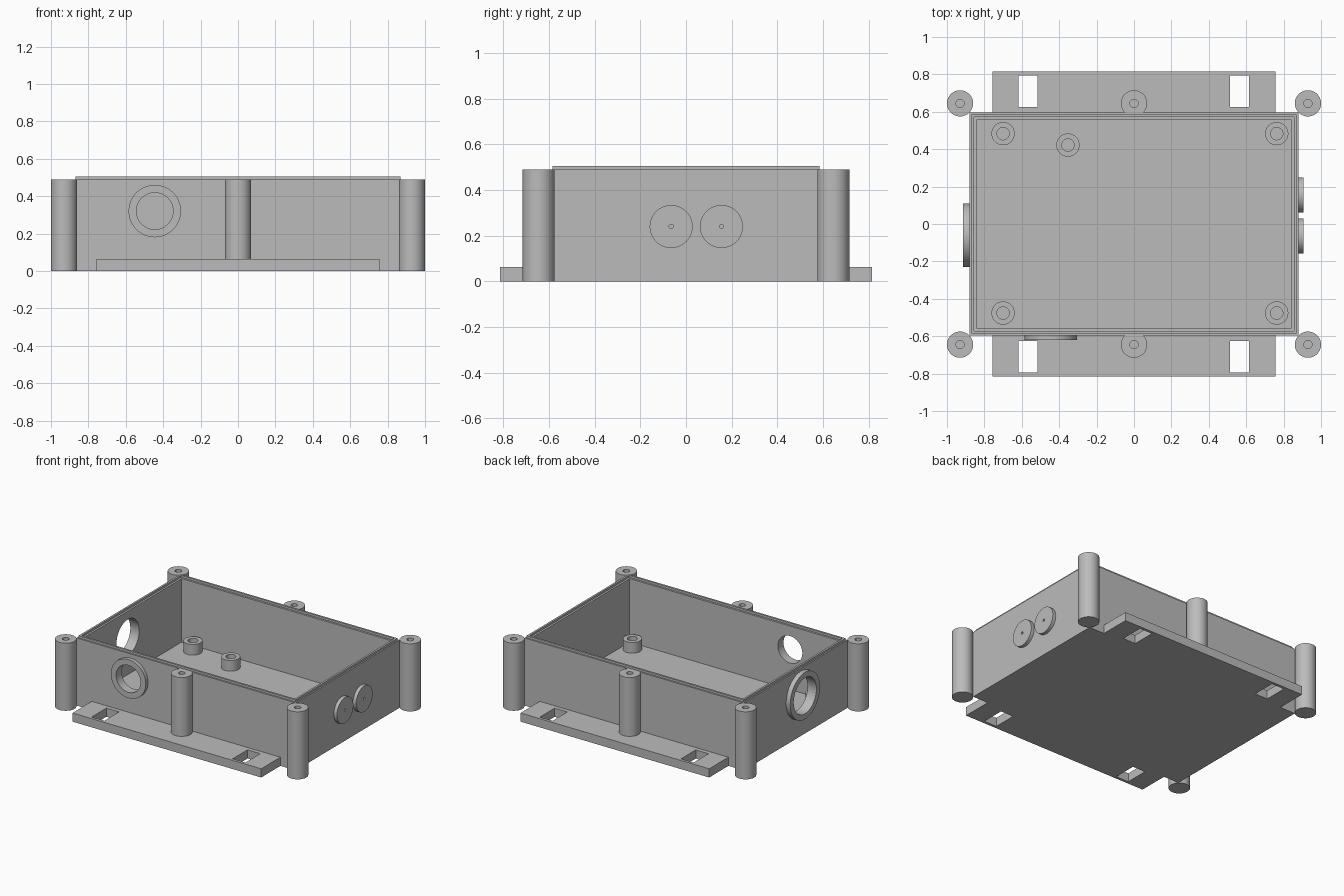
import bpy, bmesh, math
from mathutils import Matrix

if "Cube" in bpy.data.objects:
    bpy.data.objects.remove(bpy.data.objects["Cube"])

grey = bpy.data.materials.new("light_grey_plastic")
grey.diffuse_color = (0.5, 0.5, 0.5, 1)
grey.use_nodes = True
grey.node_tree.nodes["Principled BSDF"].inputs["Base Color"].default_value = grey.diffuse_color


def finish(name, bm):
    bmesh.ops.recalc_face_normals(bm, faces=bm.faces)
    me = bpy.data.meshes.new(name)
    bm.to_mesh(me)
    bm.free()
    me.materials.append(grey)
    ob = bpy.data.objects.new(name, me)
    bpy.context.collection.objects.link(ob)
    return ob


def smooth(ob):
    bpy.ops.object.select_all(action='DESELECT')
    ob.select_set(True)
    bpy.context.view_layer.objects.active = ob
    bpy.ops.object.shade_smooth_by_angle(angle=math.radians(30))


def skin(bm, rings, cap_start=True, cap_end=True):
    """Bridge closed rings of points; optionally cap both ends."""
    vr = [[bm.verts.new(p) for p in r] for r in rings]
    for a, b in zip(vr, vr[1:]):
        n = len(a)
        for i in range(n):
            bm.faces.new((a[i], a[(i + 1) % n], b[(i + 1) % n], b[i]))
    if cap_start:
        bm.faces.new(vr[0])
    if cap_end:
        bm.faces.new(vr[-1])


def lathe(name, profile, loc, axis='Z', cap=True, n=64):
    """Turn (radius, height) pairs around an axis, starting at loc."""
    bm = bmesh.new()
    skin(bm, [[(r * math.cos(2 * math.pi * i / n), r * math.sin(2 * math.pi * i / n), h)
               for i in range(n)] for r, h in profile], cap, cap)
    rot = {'Z': Matrix(), 'X': Matrix.Rotation(math.pi / 2, 4, 'Y'),
           '-X': Matrix.Rotation(-math.pi / 2, 4, 'Y'),
           '-Y': Matrix.Rotation(math.pi / 2, 4, 'X')}[axis]
    bm.transform(Matrix.Translation(loc) @ rot)
    ob = finish(name, bm)
    smooth(ob)
    return ob


def box(name, x0, x1, y0, y1, z0, z1):
    bm = bmesh.new()
    skin(bm, [[(x0, y0, z), (x1, y0, z), (x1, y1, z), (x0, y1, z)] for z in (z0, z1)])
    return finish(name, bm)


def cut(ob, cutters):
    for c in cutters:
        m = ob.modifiers.new("cut", 'BOOLEAN')
        m.operation, m.solver, m.object = 'DIFFERENCE', 'EXACT', c
    dg = bpy.context.evaluated_depsgraph_get()
    me = bpy.data.meshes.new_from_object(ob.evaluated_get(dg))
    ob.modifiers.clear()
    ob.data = me
    for c in cutters:
        bpy.data.objects.remove(c)


X, Y, H = 0.88, 0.595, 0.49     # outer half sizes and wall height
FLOOR = 0.03

# open tray with raised sealing lip: (inset from outside, z)
bm = bmesh.new()
section = [(0, 0), (0, H), (0.01, H), (0.01, 0.505), (0.024, 0.505),
           (0.024, H), (0.038, H), (0.038, FLOOR)]
skin(bm, [[(sx * (X - d), sy * (Y - d), z) for sx, sy in
           ((-1, -1), (1, -1), (1, 1), (-1, 1))] for d, z in section])
tray = finish("enclosure_tray", bm)

# cable openings in the front and left walls
cut(tray, [lathe("front_cutter", [(0.098, -0.1), (0.098, 0.1)], (-0.445, -Y, 0.32), '-Y'),
           lathe("left_cutter", [(0.13, -0.1), (0.13, 0.1)], (-X, -0.06, 0.30), '-X')])
smooth(tray)

# collars round the openings
lathe("front_collar", [(0.098, 0), (0.098, 0.026), (0.14, 0.026), (0.14, 0)],
      (-0.445, -Y, 0.32), '-Y', cap=False)
lathe("left_collar", [(0.13, 0), (0.13, 0.033), (0.17, 0.033), (0.17, 0)],
      (-X, -0.06, 0.30), '-X', cap=False)

# round knockout pads with a pilot hole on the right wall
for i, y in enumerate((-0.065, 0.155)):
    lathe(f"knockout_pad_{i + 1}", [(0.094, 0), (0.094, 0.025), (0.009, 0.025), (0.009, 0.001)],
          (X, y, 0.24), 'X')

# lid screw posts: four corners full height, two middle ones above the flanges
FL = 0.063
for sy, side in ((-1, "front"), (1, "back")):
    for x, z0 in ((-0.93, 0), (0, FL), (0.93, 0)):
        lathe(f"{side}_screw_post", [(0.07, z0), (0.07, H), (0.022, H), (0.022, 0.2)],
              (x, sy * 0.645, 0))

    # mounting flange with two slots
    y0, y1 = sorted((sy * Y, sy * 0.815))
    flange = box(f"{side}_flange", -0.757, 0.757, y0, y1, 0, FL)
    s0, s1 = sorted((sy * 0.625, sy * 0.795))
    cut(flange, [box("slot_cutter", cx - 0.051, cx + 0.051, s0, s1, -0.1, 0.2)
                 for cx in (-0.567, 0.565)])

# board standoffs on the floor
for x, y in ((-0.70, 0.483), (0.763, 0.483), (0.763, -0.476), (-0.70, -0.476), (-0.353, 0.422)):
    lathe("board_standoff", [(0.062, 0), (0.062, 0.078), (0.033, 0.078), (0.033, 0.002)],
          (x, y, FLOOR))
